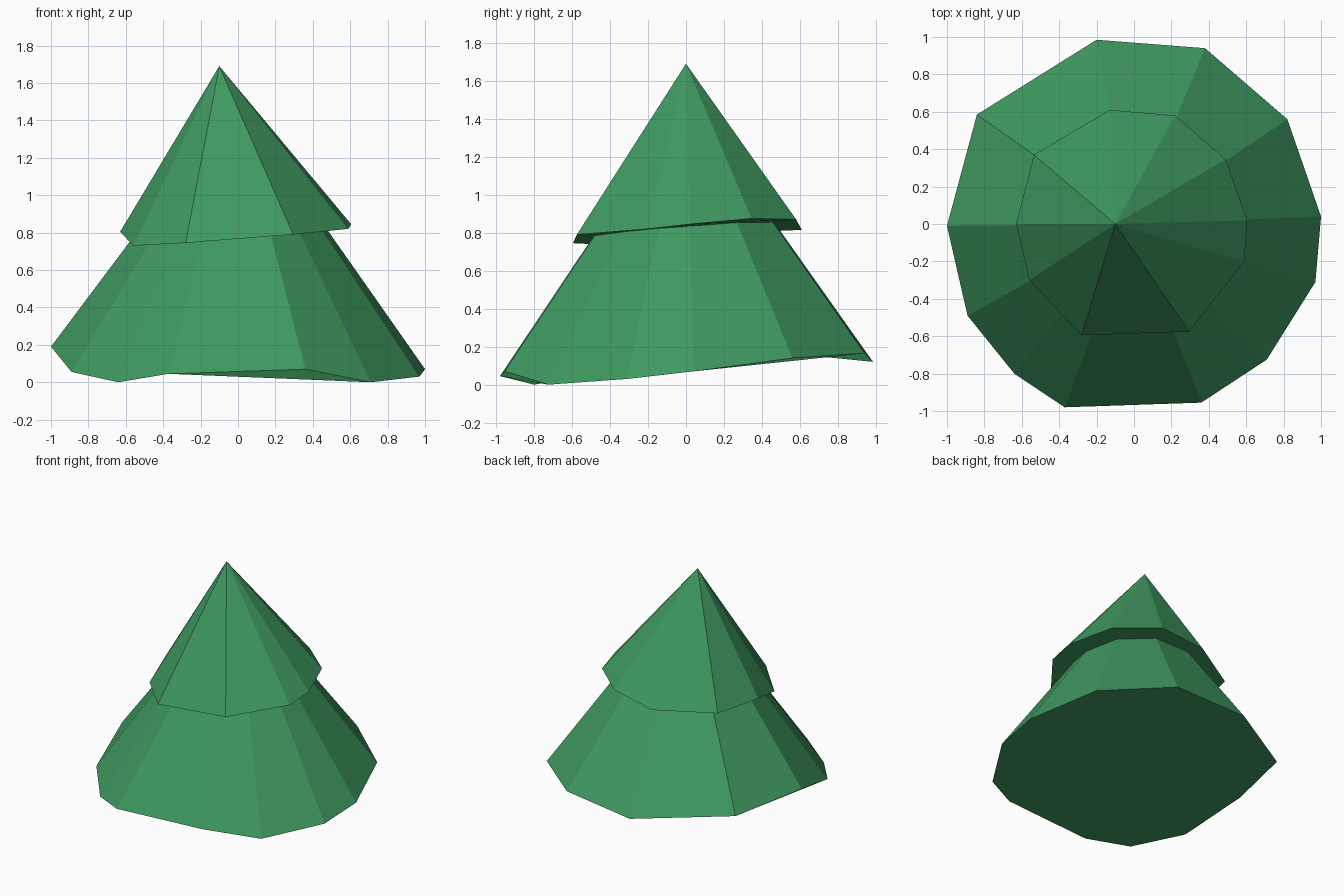
import bpy
import bmesh

# Remove the default cube if present
default_cube = bpy.data.objects.get("Cube")
if default_cube:
    bpy.data.objects.remove(default_cube, do_unlink=True)


def make_material(name, colour):
    material = bpy.data.materials.new(name)
    material.use_nodes = True
    material.diffuse_color = colour
    shader = material.node_tree.nodes["Principled BSDF"]
    shader.inputs["Base Color"].default_value = colour
    shader.inputs["Roughness"].default_value = 0.9
    return material


def make_tier(name, rim, apex, material):
    """Closed low-poly cone: an irregular rim joined to one apex."""
    bm = bmesh.new()
    ring = [bm.verts.new(point) for point in rim]
    tip = bm.verts.new(apex)
    for i, vert in enumerate(ring):
        bm.faces.new((vert, ring[(i + 1) % len(ring)], tip))
    # Underside of the tier
    bm.faces.new(list(reversed(ring)))
    bmesh.ops.recalc_face_normals(bm, faces=bm.faces[:])
    mesh = bpy.data.meshes.new(name)
    bm.to_mesh(mesh)
    bm.free()
    mesh.materials.append(material)
    tier = bpy.data.objects.new(name, mesh)
    bpy.context.collection.objects.link(tier)
    return tier


leaf_green = make_material("leaf green", (0.05, 0.32, 0.118, 1.0))

# Wide lower tier with an uneven hem, counterclockwise from the right side
lower_rim = [
    (1.0, 0.04, 0.07), (0.82, 0.56, 0.14), (0.38, 0.94, 0.165),
    (-0.2, 0.985, 0.12), (-0.84, 0.585, 0.16), (-1.0, -0.01, 0.19),
    (-0.89, -0.49, 0.055), (-0.64, -0.8, 0.0), (-0.37, -0.98, 0.045),
    (0.36, -0.955, 0.07), (0.71, -0.725, 0.0), (0.97, -0.31, 0.03),
]
make_tier("lower_foliage", lower_rim, (-0.01, 0, 1.51), leaf_green)

# Smaller tilted upper tier with an off-centre tip
upper_rim = [
    (0.605, 0.02, 0.845), (0.49, 0.345, 0.875), (0.22, 0.58, 0.87),
    (-0.13, 0.61, 0.815), (-0.535, 0.37, 0.805), (-0.63, 0, 0.805),
    (-0.56, -0.3, 0.73), (-0.28, -0.595, 0.745),
    (0.295, -0.575, 0.79), (0.59, -0.2, 0.82),
]
make_tier("upper_foliage", upper_rim, (-0.1, 0, 1.69), leaf_green)
